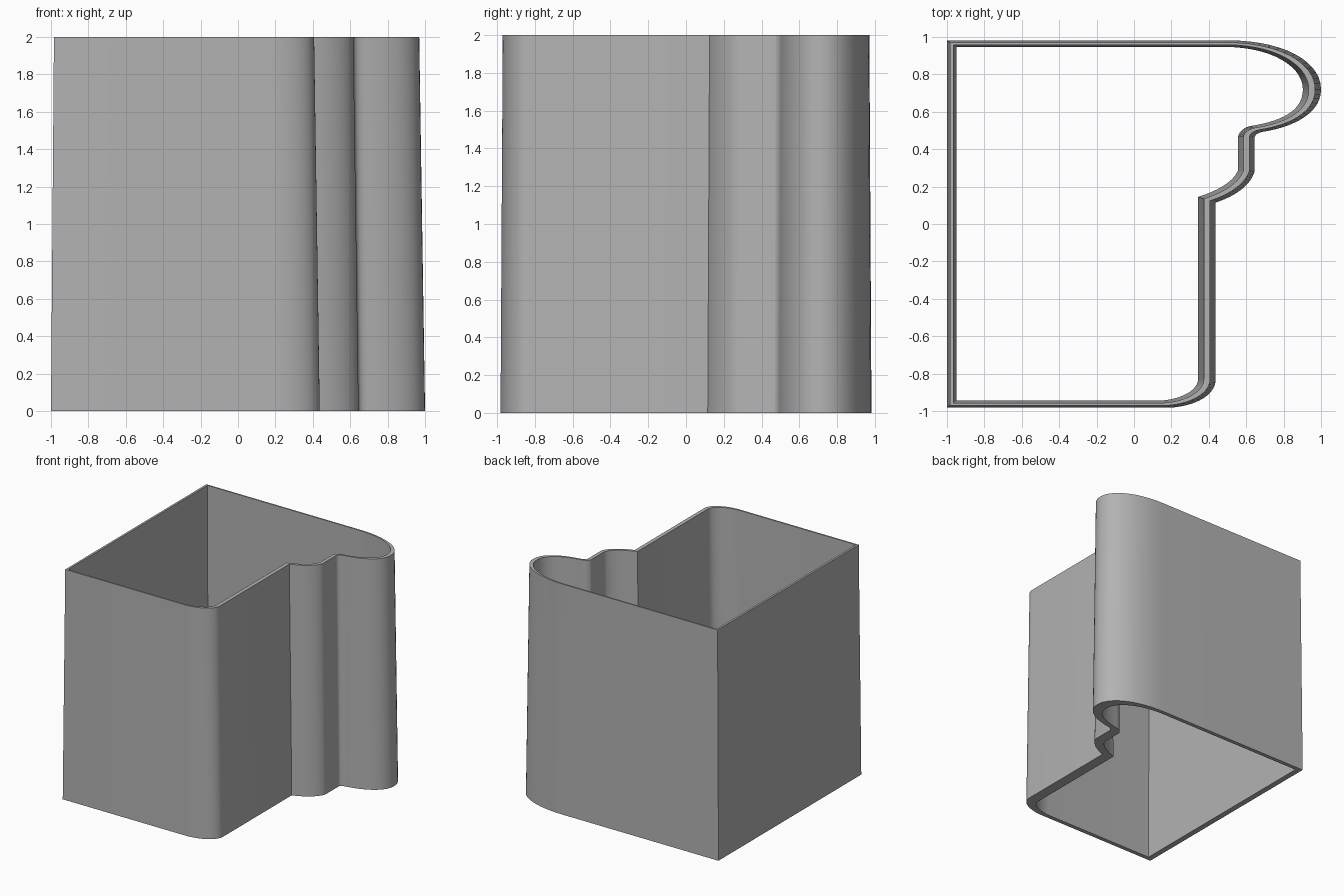
import bpy
import bmesh
import math
from mathutils import Vector

HEIGHT = 2.0
TAPER = 0.32   # share of the wall lost on each side towards the rim
STEPS = 14

old = bpy.data.objects.get("Cube")
if old:
    bpy.data.objects.remove(old, do_unlink=True)

grey = bpy.data.materials.new("plain_grey")
grey.use_nodes = True
grey.diffuse_color = (0.45, 0.45, 0.45, 1)
grey.node_tree.nodes["Principled BSDF"].inputs["Base Color"].default_value = grey.diffuse_color


def bezier(a, b, c, d):
    """Points along one cubic curve, both ends included."""
    pts = []
    for i in range(STEPS + 1):
        t = i / STEPS
        s = 1 - t
        pts.append(Vector(a) * s**3 + Vector(b) * 3 * s * s * t
                   + Vector(c) * 3 * s * t * t + Vector(d) * t**3)
    return pts


def outline(front_left, curves, back_left):
    """Closed outline: two square corners joined by a run of curves."""
    pts = [Vector(front_left)]
    for curve in curves:
        for p in bezier(*curve):
            if (p - pts[-1]).length > 1e-5:
                pts.append(p)
    return pts + [Vector(back_left)]


# Outer face: rounded corner, ovolo step, fillet, large rounded nose
outer = outline((-1, -0.982), [
    ((0.20, -0.982), (0.34, -0.97), (0.437, -0.91), (0.437, -0.83)),
    ((0.437, 0.115), (0.53, 0.145), (0.62, 0.20), (0.645, 0.28)),
    ((0.645, 0.46), (0.645, 0.48), (0.67, 0.49), (0.70, 0.495)),
    ((0.70, 0.495), (0.85, 0.52), (1, 0.59), (1, 0.72)),
    ((1, 0.72), (1, 0.87), (0.80, 0.982), (0.50, 0.982)),
], (-1, 0.982))

# Inner face follows the same run of curves
inner = outline((-0.95, -0.945), [
    ((0.13, -0.945), (0.25, -0.94), (0.34, -0.89), (0.343, -0.83)),
    ((0.343, 0.145), (0.44, 0.175), (0.535, 0.225), (0.557, 0.29)),
    ((0.557, 0.47), (0.565, 0.50), (0.595, 0.52), (0.63, 0.525)),
    ((0.63, 0.525), (0.78, 0.55), (0.903, 0.60), (0.903, 0.72)),
    ((0.903, 0.72), (0.903, 0.84), (0.74, 0.947), (0.48, 0.947)),
], (-0.95, 0.947))

outer_top = [o.lerp(i, TAPER) for o, i in zip(outer, inner)]
inner_top = [i.lerp(o, TAPER) for o, i in zip(outer, inner)]

# Wall: four loops bridged into a hollow, open-ended shell
bm = bmesh.new()
loops = [[bm.verts.new((p.x, p.y, z)) for p in pts]
         for pts, z in ((outer, 0), (outer_top, HEIGHT), (inner_top, HEIGHT), (inner, 0))]
count = len(outer)
for k in range(4):
    low, high = loops[k], loops[(k + 1) % 4]
    for i in range(count):
        j = (i + 1) % count
        bm.faces.new((low[i], low[j], high[j], high[i]))
bmesh.ops.recalc_face_normals(bm, faces=bm.faces)

mesh = bpy.data.meshes.new("moulded_wall")
bm.to_mesh(mesh)
bm.free()
mesh.materials.append(grey)
wall = bpy.data.objects.new("moulded_wall", mesh)
bpy.context.collection.objects.link(wall)

bpy.context.view_layer.objects.active = wall
wall.select_set(True)
bpy.ops.object.shade_smooth_by_angle(angle=math.radians(30))
